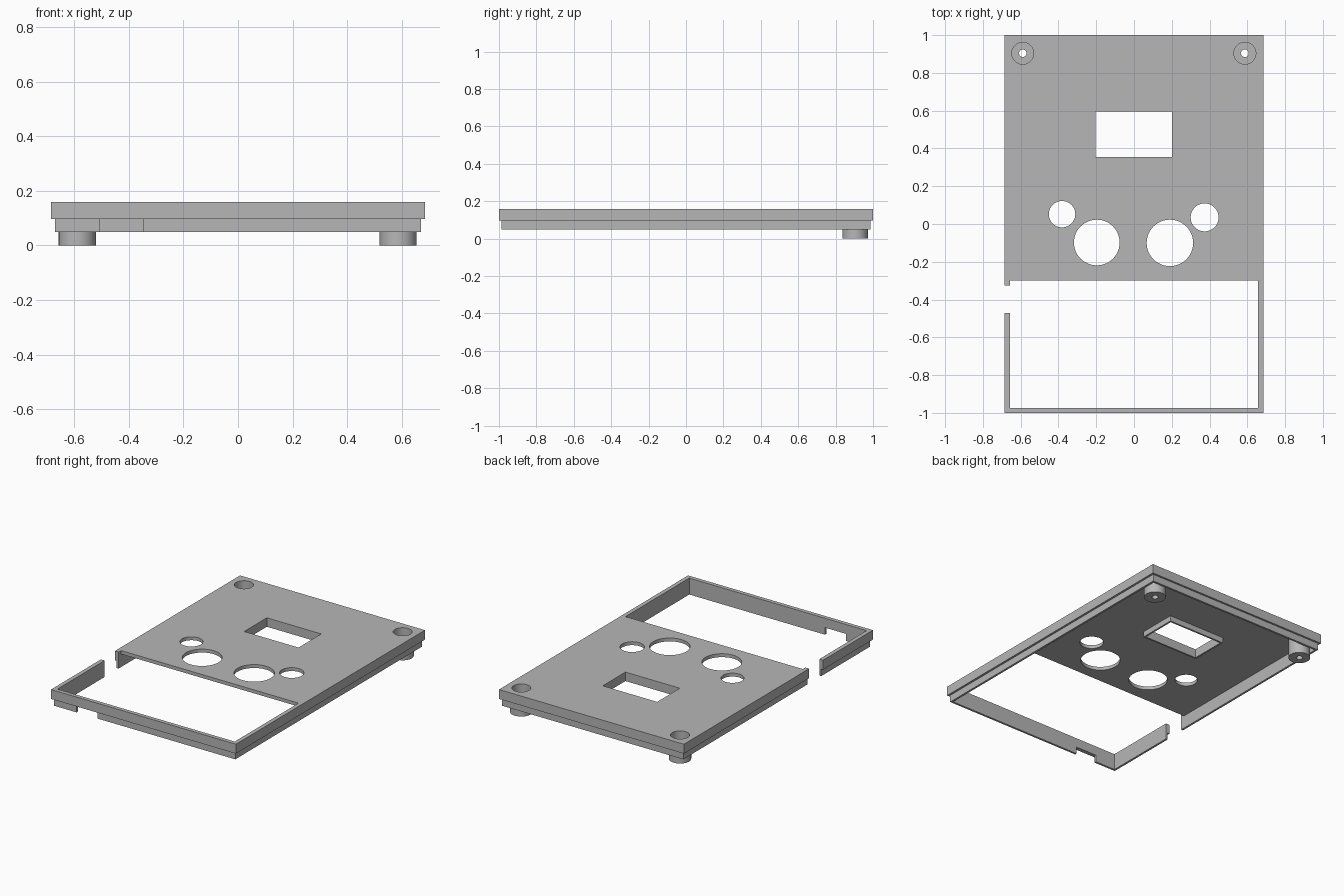
import bpy, bmesh, math

if "Cube" in bpy.data.objects:
    bpy.data.objects.remove(bpy.data.objects["Cube"])

TOP, STEP, LIP = 0.16, 0.097, 0.05      # top face, underside of rim, bottom of lip
PANEL = 0.137                           # underside of the panel
grey = bpy.data.materials.new("grey plastic")
grey.diffuse_color = (0.47, 0.47, 0.47, 1)
grey.use_nodes = True
grey.node_tree.nodes["Principled BSDF"].inputs["Base Color"].default_value = grey.diffuse_color


def make(name, bm):
    bmesh.ops.recalc_face_normals(bm, faces=bm.faces)
    me = bpy.data.meshes.new(name)
    bm.to_mesh(me)
    bm.free()
    me.materials.append(grey)
    ob = bpy.data.objects.new(name, me)
    bpy.context.collection.objects.link(ob)
    return ob


def box(name, x0, x1, y0, y1, z0, z1):
    bm = bmesh.new()
    bmesh.ops.create_cube(bm, size=1)
    for v in bm.verts:
        v.co = (x1 if v.co.x > 0 else x0, y1 if v.co.y > 0 else y0,
                z1 if v.co.z > 0 else z0)
    return make(name, bm)


def lathe(name, x, y, profile, n=48):
    """Closed ring profile of (radius, z) points turned about a vertical axis."""
    bm = bmesh.new()
    rings = [[bm.verts.new((x + r * math.cos(2 * math.pi * i / n),
                            y + r * math.sin(2 * math.pi * i / n), z))
              for i in range(n)] for r, z in profile]
    for k, a in enumerate(rings):
        b = rings[(k + 1) % len(rings)]
        for i in range(n):
            j = (i + 1) % n
            bm.faces.new((a[i], a[j], b[j], b[i]))
    return make(name, bm)


def disc_cutter(x, y, r, n=48):
    bm = bmesh.new()
    bmesh.ops.create_cone(bm, cap_ends=True, segments=n, radius1=r, radius2=r, depth=0.6)
    bmesh.ops.translate(bm, verts=bm.verts, vec=(x, y, 0.15))
    return make("cutter", bm)


def combine(target, tool, op):
    """Apply a boolean and remove the helper."""
    mod = target.modifiers.new("bool", 'BOOLEAN')
    mod.operation, mod.solver, mod.object = op, 'EXACT', tool
    dg = bpy.context.evaluated_depsgraph_get()
    me = bpy.data.meshes.new_from_object(target.evaluated_get(dg))
    target.modifiers.clear()
    target.data = me
    bpy.data.objects.remove(tool)


def smooth(ob):
    bpy.ops.object.select_all(action='DESELECT')
    ob.select_set(True)
    bpy.context.view_layer.objects.active = ob
    bpy.ops.object.shade_smooth_by_angle(angle=math.radians(30))


# Cover: wide rim with a narrower lip below it
cover = box("cover", -0.685, 0.685, -1, 1, STEP, TOP)
combine(cover, box("lip", -0.671, 0.671, -0.987, 0.987, LIP, STEP + 0.02), 'UNION')

# Hollow underside, and the open bay at the front
combine(cover, box("cutter", -0.657, 0.657, -0.973, 0.973, -0.1, PANEL), 'DIFFERENCE')
combine(cover, box("cutter", -0.657, 0.657, -0.973, -0.298, 0.0, 0.3), 'DIFFERENCE')

# Gap through the left wall and notch in the front lip
combine(cover, box("cutter", -0.8, -0.6, -0.472, -0.325, -0.1, 0.3), 'DIFFERENCE')
combine(cover, box("cutter", -0.505, -0.348, -1.1, -0.9, -0.1, STEP), 'DIFFERENCE')

# Display window with a surround hanging under the panel
combine(cover, box("surround", -0.215, 0.212, 0.343, 0.607, 0.1, TOP - 0.01), 'UNION')
combine(cover, box("cutter", -0.203, 0.2, 0.355, 0.595, -0.1, 0.3), 'DIFFERENCE')

# Knob and button holes, and screw wells
posts = [(-0.589, 0.904), (0.587, 0.904)]
holes = [(-0.197, -0.098, 0.121), (0.190, -0.100, 0.123),
         (-0.381, 0.052, 0.070), (0.374, 0.035, 0.074)]
for x, y, r in holes + [(px, py, 0.058) for px, py in posts]:
    combine(cover, disc_cutter(x, y, r), 'DIFFERENCE')
smooth(cover)

# Hollow screw posts with a small hole in the floor
for side, (x, y) in zip(("left", "right"), posts):
    smooth(lathe(side + "_screw_post", x, y,
                 [(0.02, 0), (0.068, 0), (0.068, PANEL), (0.058, PANEL),
                  (0.058, 0.03), (0.02, 0.03)]))
